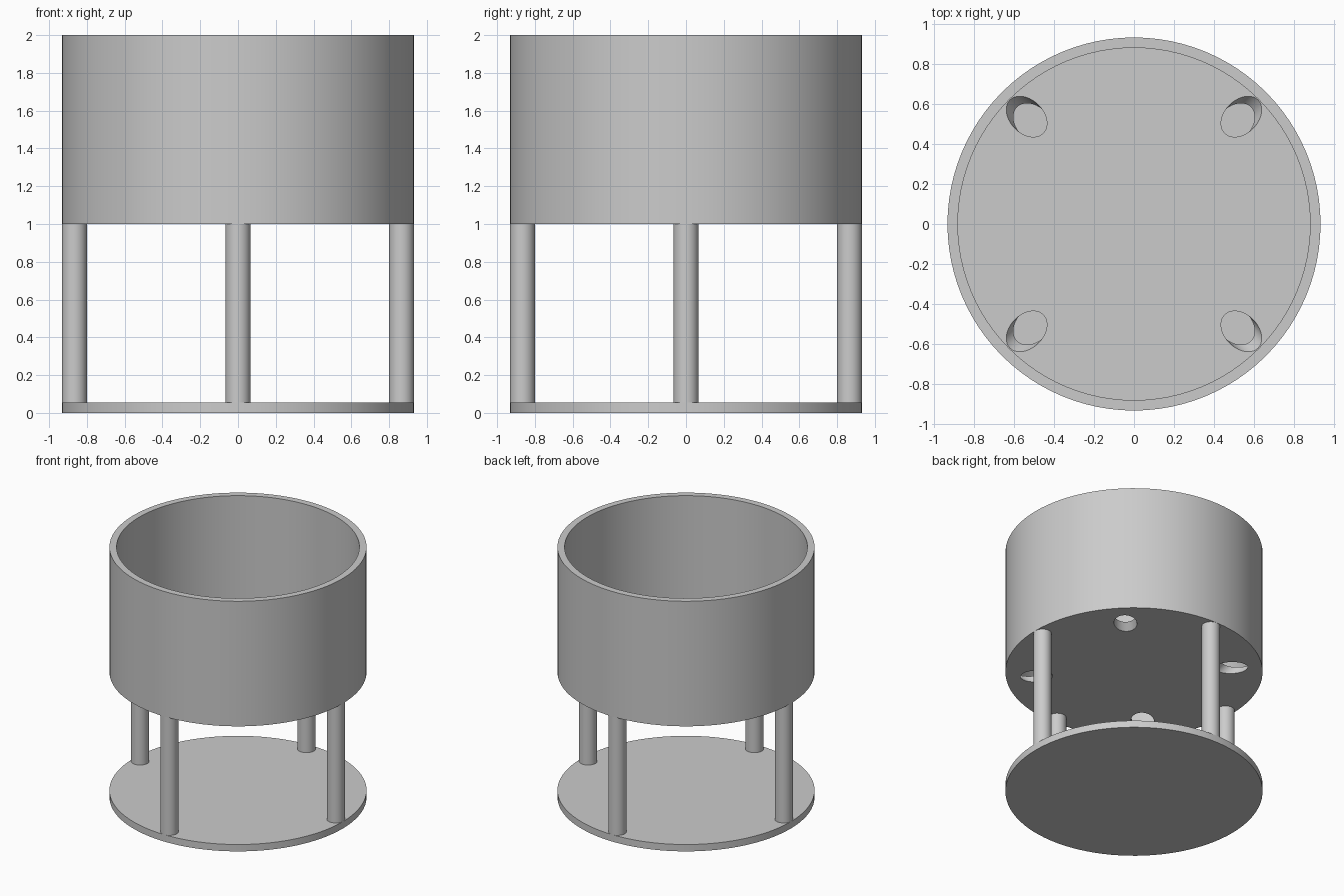
import bpy, bmesh, math
from mathutils import Matrix, Vector

cube = bpy.data.objects.get("Cube")
if cube:
    bpy.data.objects.remove(cube, do_unlink=True)

RADIUS, WALL, FLOOR_Z, TOP_Z = 0.932, 0.052, 1.0, 2.0
PLATE, LEG_R = 0.055, 0.066

grey = bpy.data.materials.new("plain grey")
grey.use_nodes = True
colour = (0.6, 0.6, 0.6, 1)
grey.diffuse_color = colour
grey.node_tree.nodes["Principled BSDF"].inputs["Base Color"].default_value = colour


def finish(name, bm):
    mesh = bpy.data.meshes.new(name)
    bm.to_mesh(mesh)
    bm.free()
    mesh.materials.append(grey)
    obj = bpy.data.objects.new(name, mesh)
    bpy.context.collection.objects.link(obj)
    return obj


def cylinder(radius, z0, z1, segments=96):
    bm = bmesh.new()
    bmesh.ops.create_cone(bm, cap_ends=True, segments=segments, radius1=radius, radius2=radius,
                          depth=z1 - z0, matrix=Matrix.Translation((0, 0, (z0 + z1) / 2)))
    return bm


def smooth(obj):
    bpy.ops.object.select_all(action='DESELECT')
    obj.select_set(True)
    bpy.context.view_layer.objects.active = obj
    bpy.ops.object.shade_smooth_by_angle(angle=math.radians(30))


# Round base plate
smooth(finish("base_plate", cylinder(RADIUS, 0, PLATE)))

# Four legs flush with the rim
for i, side in enumerate(("left", "back", "right", "front")):
    bm = cylinder(LEG_R, PLATE, FLOOR_Z, 40)
    turn = Matrix.Rotation(i * math.pi / 2, 4, 'Z')
    bm.transform(turn @ Matrix.Translation((RADIUS - LEG_R, 0, 0)))
    smooth(finish(side + "_leg", bm))

# Open pot: inset the lid and push it down to form the inside
bm = cylinder(RADIUS, FLOOR_Z, TOP_Z)
lid = max(bm.faces, key=lambda f: f.calc_center_median().z)
bmesh.ops.inset_region(bm, faces=[lid], thickness=WALL)
inner = bmesh.ops.extrude_discrete_faces(bm, faces=[lid])["faces"][0]
bmesh.ops.translate(bm, verts=inner.verts, vec=Vector((0, 0, FLOOR_Z + 0.05 - TOP_Z)))
bmesh.ops.recalc_face_normals(bm, faces=bm.faces)
pot = finish("pot", bm)

# Slanted drain holes through the pot floor, on the diagonals
bm = bmesh.new()
for i in range(4):
    place = (Matrix.Rotation(math.pi / 4 + i * math.pi / 2, 4, 'Z')
             @ Matrix.Translation((0.734, 0, FLOOR_Z + 0.025))
             @ Matrix.Rotation(math.pi / 4, 4, 'Y'))
    bmesh.ops.create_cone(bm, cap_ends=True, segments=40, radius1=0.083, radius2=0.083,
                          depth=0.24, matrix=place)
cutter = finish("drain_hole_cutter", bm)
cutter.hide_render = True
cut = pot.modifiers.new("drain_holes", 'BOOLEAN')
cut.operation = 'DIFFERENCE'
cut.solver = 'EXACT'
cut.object = cutter
bpy.context.view_layer.objects.active = pot
bpy.ops.object.modifier_apply(modifier=cut.name)
bpy.data.objects.remove(cutter, do_unlink=True)
smooth(pot)
